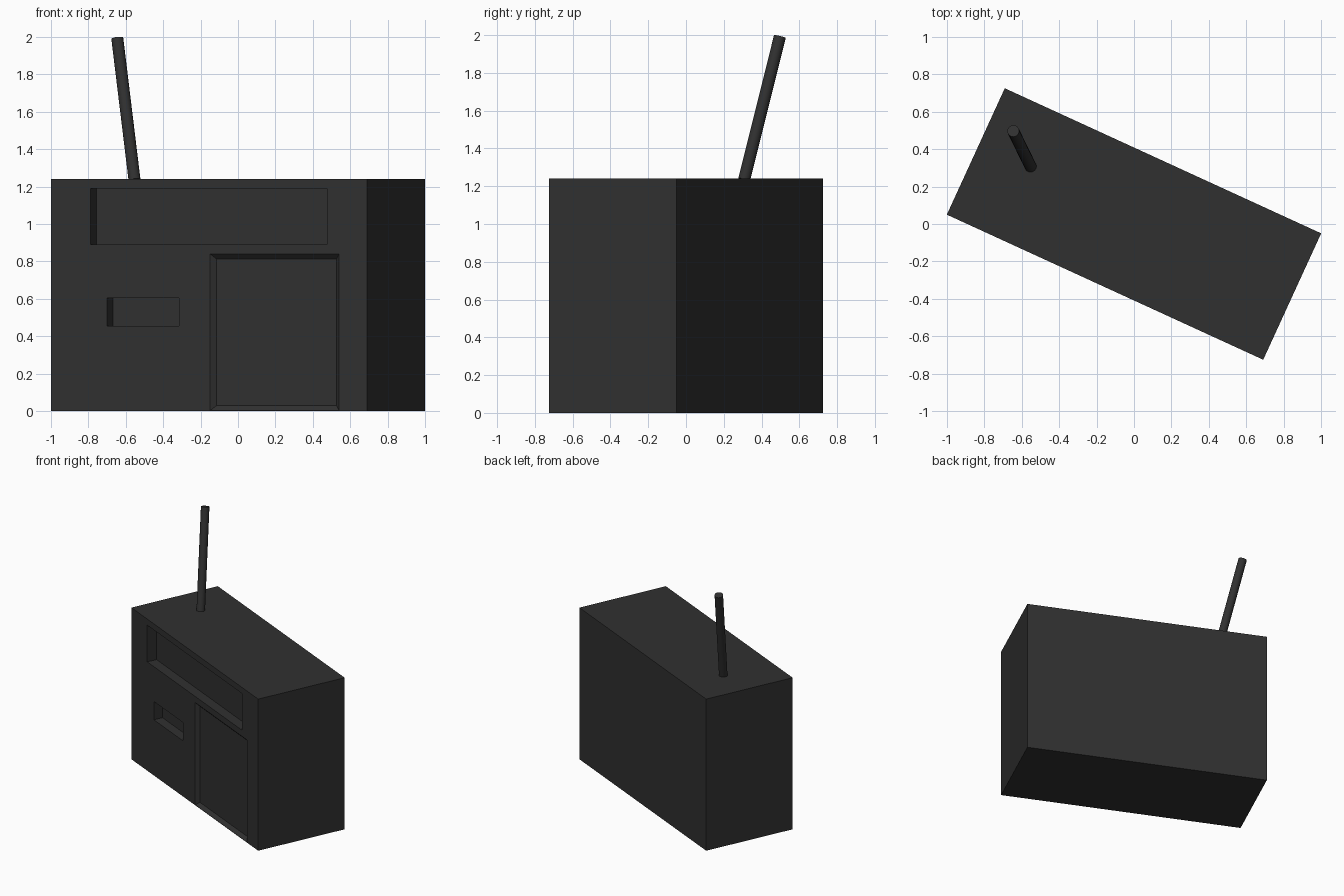
import bpy, bmesh, math
from mathutils import Vector, Matrix

if "Cube" in bpy.data.objects:
    bpy.data.objects.remove(bpy.data.objects["Cube"])

TURN = Matrix.Rotation(math.atan2(-0.775, 1.69), 4, 'Z')
LENGTH, DEPTH, HEIGHT = 1.86, 0.743, 1.24
FRONT = -DEPTH / 2

black = bpy.data.materials.new("black_plastic")
black.diffuse_color = (0.03, 0.03, 0.03, 1)
black.use_nodes = True
black.node_tree.nodes["Principled BSDF"].inputs["Base Color"].default_value = black.diffuse_color


def block(name, x0, x1, y0, y1, z0, z1, taper=0.0):
    """Box whose back face (y1) is shrunk by taper on every edge."""
    bm = bmesh.new()
    bmesh.ops.create_cube(bm, size=1)
    for v in bm.verts:
        t = taper if v.co.y > 0 else 0
        v.co = (x1 - t if v.co.x > 0 else x0 + t,
                y1 if v.co.y > 0 else y0,
                z1 - t if v.co.z > 0 else z0 + t)
    bm.transform(TURN)
    mesh = bpy.data.meshes.new(name)
    bm.to_mesh(mesh)
    bm.free()
    mesh.materials.append(black)
    ob = bpy.data.objects.new(name, mesh)
    bpy.context.collection.objects.link(ob)
    return ob


# Main box
body = block("body", -LENGTH / 2, LENGTH / 2, FRONT, -FRONT, 0, HEIGHT)

# Recesses in the front: name, x range, z range, depth, taper
recesses = [
    ("display_recess", -0.697, 0.695, 0.89, 1.19, 0.08, 0),
    ("slot_recess", -0.60, -0.176, 0.455, 0.605, 0.075, 0),
    ("door_recess", 0.006, 0.765, 0.003, 0.84, 0.025, 0.026),
]
for name, x0, x1, z0, z1, d, taper in recesses:
    # Extend the cutter forward along its slope so it overshoots the face
    k = 0.4 if taper == 0 else 0.04
    e = taper * k
    cutter = block(name + "_cutter", x0 - e, x1 + e, FRONT - d * k, FRONT + d,
                   z0 - e, z1 + e, taper + e)
    cutter.hide_render = True
    mod = body.modifiers.new(name, 'BOOLEAN')
    mod.operation = 'DIFFERENCE'
    mod.solver = 'EXACT'
    mod.object = cutter

# Apply the cuts and remove the cutters
bpy.context.view_layer.update()
graph = bpy.context.evaluated_depsgraph_get()
cut_mesh = bpy.data.meshes.new_from_object(body.evaluated_get(graph))
body.modifiers.clear()
body.data = cut_mesh
for ob in list(bpy.data.objects):
    if ob.name.endswith("_cutter"):
        bpy.data.objects.remove(ob)

# Leaning antenna
base, tip = Vector((-0.553, 0.308, 1.235)), Vector((-0.645, 0.497, 1.992))
axis = tip - base
bpy.ops.mesh.primitive_cylinder_add(vertices=16, radius=0.032, depth=axis.length,
                                    location=(base + tip) / 2,
                                    rotation=axis.to_track_quat('Z', 'Y').to_euler())
antenna = bpy.context.object
antenna.name = "antenna"
antenna.data.materials.append(black)
bpy.ops.object.shade_smooth_by_angle(angle=math.radians(30))
